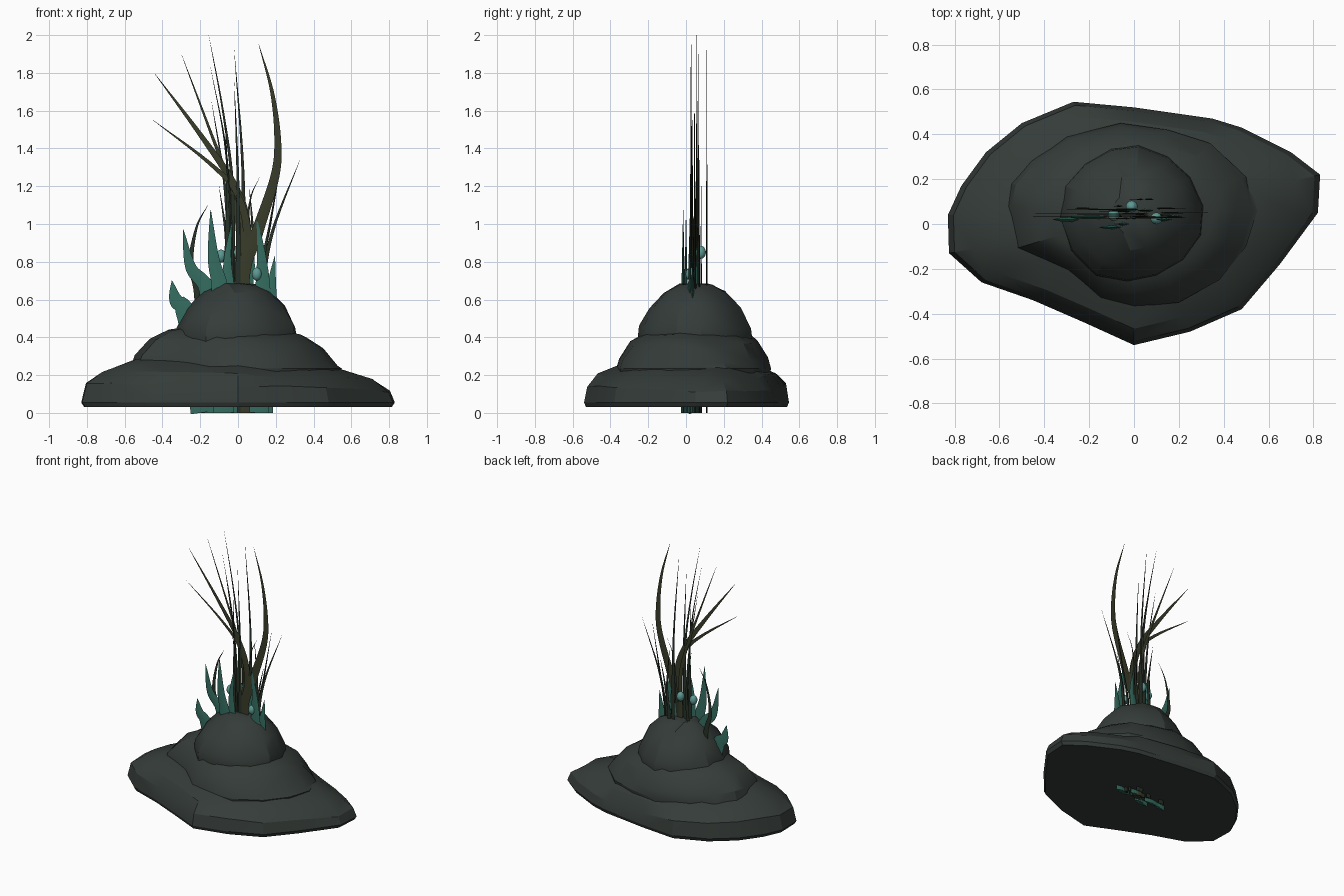
import bpy, bmesh, math, random
from mathutils import Vector

if "Cube" in bpy.data.objects:
    bpy.data.objects.remove(bpy.data.objects["Cube"])
random.seed(4)


def material(name, c):
    m = bpy.data.materials.new(name)
    m.diffuse_color = (*c, 1)
    m.use_nodes = True
    m.node_tree.nodes["Principled BSDF"].inputs["Base Color"].default_value = m.diffuse_color
    return m


ROCK = material("dark_rock", (0.035, 0.045, 0.04))
TEAL = material("teal_leaf", (0.035, 0.15, 0.115))
OLIVE = material("olive_blade", (0.04, 0.045, 0.022))
REED = material("dark_reed", (0.02, 0.03, 0.02))
BEAD = material("pale_teal_bud", (0.11, 0.32, 0.29))


def finish(name, bm, mat, angle):
    bmesh.ops.recalc_face_normals(bm, faces=bm.faces)
    me = bpy.data.meshes.new(name)
    bm.to_mesh(me)
    bm.free()
    me.materials.append(mat)
    ob = bpy.data.objects.new(name, me)
    bpy.context.collection.objects.link(ob)
    bpy.ops.object.select_all(action='DESELECT')
    ob.select_set(True)
    bpy.context.view_layer.objects.active = ob
    bpy.ops.object.shade_smooth_by_angle(angle=math.radians(angle))
    return ob


def loft(bm, rings):
    for a, b in zip(rings, rings[1:]):
        n = len(a)
        for i in range(n):
            bm.faces.new((a[i], a[(i + 1) % n], b[(i + 1) % n], b[i]))


def rock_tier(name, outline, centre, levels, tilt):
    # stacked scaled outlines: (scale, height), closed by a fan-like cap
    bm = bmesh.new()
    c = Vector(centre)
    rings = []
    for k, (s, z) in enumerate(levels):
        ring = []
        for p in outline:
            q = c + (Vector(p) - c) * s
            j = random.uniform(-.012, .012) if 1 < k < len(levels) - 1 else 0
            t = tilt * (q.x - c.x) if k > 1 else 0
            ring.append(bm.verts.new((q.x, q.y, z + j + t)))
        rings.append(ring)
    loft(bm, rings)
    bm.faces.new(rings[0])
    bm.faces.new(rings[-1])
    bmesh.ops.triangulate(bm, faces=[f for f in bm.faces if len(f.verts) == 4])
    finish(name, bm, ROCK, 25)


# Rock mound, three overlapping tiers
rock_tier("rock_base", [
    (-.83, .04), (-.825, -.13), (-.68, -.26), (-.45, -.34), (-.22, -.44), (0, -.54),
    (.25, -.48), (.48, -.38), (.65, -.18), (.82, .05), (.83, .22), (.70, .32),
    (.48, .43), (.35, .47), (0, .52), (-.27, .545), (-.5, .45), (-.66, .32), (-.77, .17)],
    (0, .02), [(.98, .03), (1, .055), (.97, .14), (.87, .20), (.65, .26), (.3, .31)], -.03)
rock_tier("rock_middle", [
    (-.57, .08), (-.55, .18), (-.46, .28), (-.3, .39), (-.06, .45), (.15, .42), (.34, .36),
    (.5, .21), (.55, .06), (.5, -.1), (.38, -.25), (.2, -.35), (0, -.37), (-.15, -.33),
    (-.3, -.21), (-.53, -.11)],
    (0, .05), [(.97, .16), (1, .235), (.96, .285), (.82, .37), (.66, .425), (.3, .46)], -.05)
rock_tier("rock_top", [
    (-.335, .03), (-.31, .17), (-.22, .27), (-.1, .335), (.02, .35), (.15, .30), (.25, .21),
    (.31, .08), (.30, -.05), (.22, -.16), (.1, -.23), (-.03, -.255), (-.17, -.23), (-.28, -.12)],
    (0, .05), [(.98, .3), (1, .40), (.98, .455), (.80, .56), (.55, .635), (.30, .675), (.1, .685)], 0)


def catmull(pts, steps):
    p = [Vector(q) for q in pts]
    p = [2 * p[0] - p[1]] + p + [2 * p[-1] - p[-2]]
    out = []
    for i in range(1, len(p) - 2):
        a, b, c, d = p[i - 1:i + 3]
        for k in range(steps):
            t = k / steps
            out.append(.5 * (2 * b + (c - a) * t + (2 * a - 5 * b + 4 * c - d) * t * t
                             + (3 * b - a - 3 * c + d) * t ** 3))
    return out + [p[-2]]


def blade(name, pts, y, width, thick, mat):
    # flat leaf in the x-z plane, lens cross-section, tapering to a point
    root = (max(-.2, min(.18, pts[0][0] * .85)), 0)
    path = catmull([root] + pts, 6)
    bm = bmesh.new()
    rings = []
    n = len(path) - 1
    for i, p in enumerate(path):
        d = (path[min(i + 1, n)] - path[max(i - 1, 0)]).normalized()
        u = min(1, max(0, (p.y - .55) / (path[-1].y - .55)))
        k = max(.02, (1 - u) ** .85)
        w, t = width * .5 * k, thick * .5 * max(.15, k)
        side = Vector((d.y, -d.x)) * w
        rings.append([bm.verts.new(v) for v in (
            (p.x + side.x, y, p.y + side.y), (p.x, y + t, p.y),
            (p.x - side.x, y, p.y - side.y), (p.x, y - t, p.y))])
    loft(bm, rings)
    bm.faces.new(rings[0])
    bm.faces.new(rings[-1])
    finish(name, bm, mat, 40)


# Olive blades sweeping out of the crown
for pts, y, w in [
    ([(.02, .68), (.1, .95), (.195, 1.25), (.21, 1.45), (.18, 1.7), (.11, 1.95)], .03, .085),
    ([(.02, .68), (.04, 1.0), (-.03, 1.22), (-.19, 1.46), (-.44, 1.795)], .045, .08),
    ([(.03, .68), (.05, .95), (-.01, 1.17), (-.16, 1.33), (-.45, 1.55)], .035, .07),
    ([(.0, .68), (.0, 1.0), (-.06, 1.25), (-.15, 1.5), (-.3, 1.9)], .065, .04),
]:
    blade("olive_blade", pts, y, w, .012, OLIVE)

# Thin dark reeds
for pts, y, w in [
    ([(-.03, .68), (-.03, 1.2), (-.08, 1.6), (-.155, 2.0)], .055, .03),
    ([(.03, .68), (.025, 1.3), (-.02, 1.92)], .11, .03),
    ([(.0, .68), (.0, 1.2), (-.02, 1.75)], .025, .03),
    ([(-.04, .68), (-.07, 1.2), (-.14, 1.65)], .06, .03),
    ([(-.06, .68), (-.055, 1.1), (-.065, 1.52)], .035, .035),
    ([(-.03, .68), (-.06, 1.35), (-.145, 1.83)], .025, .025),
    ([(.13, .62), (.18, .95), (.33, 1.345)], .05, .03),
    ([(.11, .65), (.17, 1.0), (.23, 1.34)], .07, .025),
    ([(.03, .68), (.06, 1.1), (.115, 1.25)], .06, .035),
    ([(.12, .65), (.14, .85), (.185, 1.07)], .04, .035),
    ([(-.21, .6), (-.25, .78), (-.22, .98), (-.16, 1.1)], .07, .045),
    ([(-.07, .65), (-.06, .9), (-.10, 1.2)], .08, .035),
    ([(.06, .65), (.08, .9), (.06, 1.2)], .11, .035),
]:
    blade("dark_reed", pts, y, w, .01, REED)

# Broad teal leaves round the foot
for pts, y, w in [
    ([(-.27, .5), (-.33, .6), (-.35, .7)], .02, .10),
    ([(-.15, .6), (-.25, .77), (-.29, .97)], .03, .11),
    ([(-.09, .6), (-.13, .82), (-.145, 1.075)], -.015, .11),
    ([(-.05, .62), (-.055, .82), (-.03, 1.02)], .0, .08),
    ([(.13, .6), (.125, .82), (.1, 1.03)], .02, .10),
    ([(.17, .55), (.18, .7), (.195, .83)], .035, .08),
    ([(.05, .62), (.07, .8), (.06, .97)], .06, .08),
]:
    blade("teal_leaf", pts, y, w, .022, TEAL)

# Small round buds
for x, y, z in [(-.09, .04, .83), (-.01, .078, .85), (.1, .025, .735)]:
    bpy.ops.mesh.primitive_uv_sphere_add(segments=14, ring_count=9, radius=.027, location=(x, y, z))
    ob = bpy.context.object
    ob.name = "bud"
    ob.scale.z = 1.3
    ob.data.materials.append(BEAD)
    bpy.ops.object.shade_smooth()
